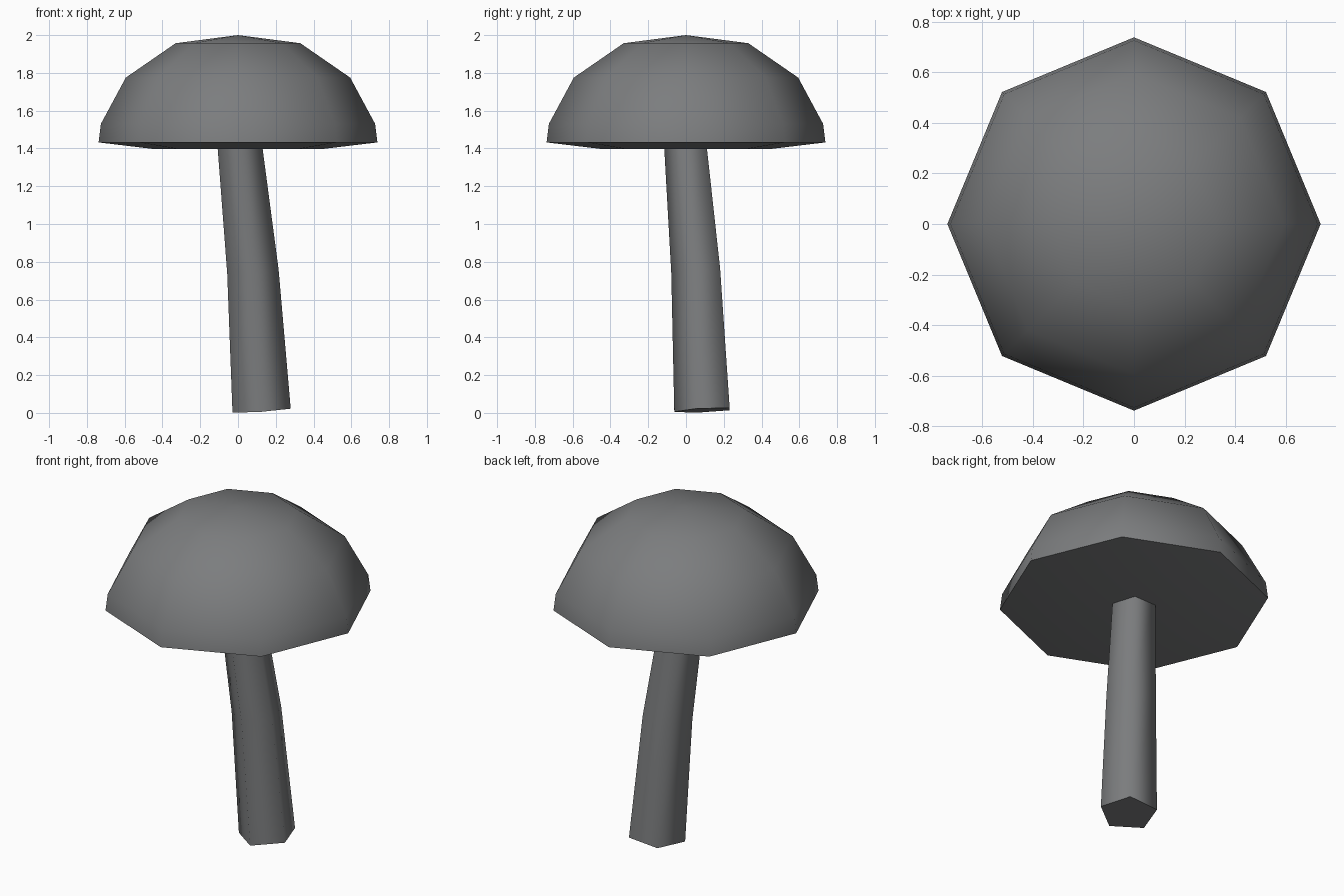
import bpy, bmesh, math

if "Cube" in bpy.data.objects:
    bpy.data.objects.remove(bpy.data.objects["Cube"])

grey = bpy.data.materials.new("mushroom grey")
grey.diffuse_color = (0.2, 0.205, 0.21, 1)
grey.use_nodes = True
grey.node_tree.nodes["Principled BSDF"].inputs["Base Color"].default_value = grey.diffuse_color


def ring(bm, cx, cy, cz, r, sides, start, tilt=(0, 0)):
    """A polygon ring whose plane may lean by the given slopes."""
    verts = []
    for i in range(sides):
        a = math.radians(start) + 2 * math.pi * i / sides
        dx, dy = r * math.cos(a), r * math.sin(a)
        verts.append(bm.verts.new((cx + dx, cy + dy, cz + tilt[0] * dx + tilt[1] * dy)))
    return verts


def bridge(bm, a, b):
    n = len(a)
    for i in range(n):
        j = (i + 1) % n
        bm.faces.new((a[i], a[j], b[j], b[i]))


def finish(bm, name):
    bmesh.ops.recalc_face_normals(bm, faces=bm.faces)
    mesh = bpy.data.meshes.new(name)
    bm.to_mesh(mesh)
    bm.free()
    mesh.materials.append(grey)
    ob = bpy.data.objects.new(name, mesh)
    bpy.context.collection.objects.link(ob)
    bpy.ops.object.select_all(action='DESELECT')
    ob.select_set(True)
    bpy.context.view_layer.objects.active = ob
    bpy.ops.object.shade_smooth_by_angle(angle=math.radians(75))


# Cap: eight-sided dome with a shallow underside
bm = bmesh.new()
profile = [(0.455, 1.398), (0.738, 1.432), (0.726, 1.53), (0.594, 1.775), (0.33, 1.957)]
rings = [ring(bm, 0, 0, z, r, 8, 0) for r, z in profile]
for a, b in zip(rings, rings[1:]):
    bridge(bm, a, b)
bm.faces.new(rings[0])
apex = bm.verts.new((0, 0, 2.0))
top = rings[-1]
for i in range(8):
    bm.faces.new((top[i], top[(i + 1) % 8], apex))
finish(bm, "cap")

# Stem: bent, tapering five-sided tube, its top sunk into the cap
bm = bmesh.new()
rings = [
    ring(bm, 0.125, 0.1, 0.014, 0.162, 5, 270, (0.07, 0.05)),
    ring(bm, 0.079, 0.065, 0.75, 0.143, 5, 270, (0.08, 0.06)),
    ring(bm, 0.005, 0.004, 1.46, 0.122, 5, 270, (0.1, 0.07)),
]
for a, b in zip(rings, rings[1:]):
    bridge(bm, a, b)
bm.faces.new(rings[0])
bm.faces.new(rings[-1])
finish(bm, "stem")
